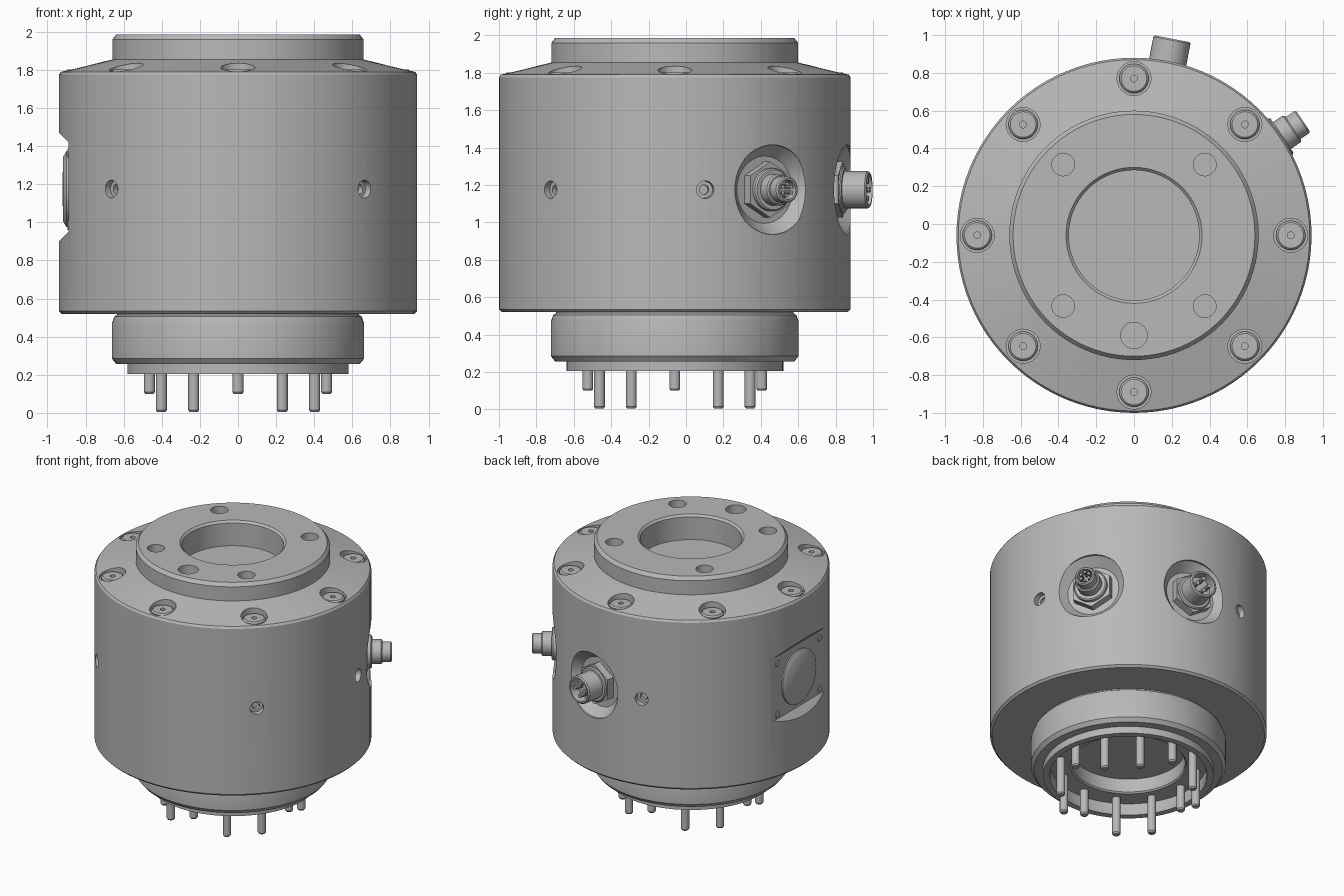
import bpy, bmesh
from math import radians, cos, sin, pi
from mathutils import Matrix, Vector

if "Cube" in bpy.data.objects:
    bpy.data.objects.remove(bpy.data.objects["Cube"], do_unlink=True)

CENTRE = Matrix.Translation((0, -0.06, 0))   # main axis of the housing
MID = 1.175                                  # height of the side fittings

metal = bpy.data.materials.new("grey_metal")
metal.use_nodes = True
colour = (0.48, 0.48, 0.48, 1)
metal.diffuse_color = colour
metal.node_tree.nodes["Principled BSDF"].inputs["Base Color"].default_value = colour


def add_object(name, bm, matrix):
    bmesh.ops.recalc_face_normals(bm, faces=bm.faces)
    mesh = bpy.data.meshes.new(name)
    bm.to_mesh(mesh)
    bm.free()
    mesh.materials.append(metal)
    ob = bpy.data.objects.new(name, mesh)
    ob.matrix_world = matrix
    bpy.context.collection.objects.link(ob)
    return ob


def lathe(name, profile, matrix=CENTRE, sides=32, closed=False):
    """Turn a (radius, height) profile around the local z axis."""
    bm = bmesh.new()
    vs = [bm.verts.new((r, 0, z)) for r, z in profile]
    pairs = list(zip(vs, vs[1:]))
    if closed:
        pairs.append((vs[-1], vs[0]))
    es = [bm.edges.new(p) for p in pairs]
    bmesh.ops.spin(bm, geom=vs + es, cent=(0, 0, 0), axis=(0, 0, 1),
                   angle=2 * pi, steps=sides, use_merge=True)
    bmesh.ops.remove_doubles(bm, verts=bm.verts, dist=1e-5)
    return add_object(name, bm, matrix)


def rod(name, radius, low, high, matrix, sides=24, bevel=0.0):
    profile = [(0, low), (radius, low), (radius, high - bevel)]
    if bevel:
        profile.append((radius - bevel, high))
    return lathe(name, profile + [(0, high)], matrix, sides)


def upright(angle, radius):
    """Position on a bolt circle, axis pointing up."""
    a = radians(angle)
    return CENTRE @ Matrix.Translation((radius * cos(a), radius * sin(a), 0))


def outward(angle, z=MID):
    """Position on the side wall, local z pointing away from the main axis."""
    return (CENTRE @ Matrix.Rotation(radians(angle), 4, 'Z')
            @ Matrix.Translation((0, 0, z)) @ Matrix.Rotation(pi / 2, 4, 'Y'))


def cut(target, cutters):
    for c in cutters:
        c.hide_render = True
        m = target.modifiers.new("cut", 'BOOLEAN')
        m.operation, m.solver, m.object = 'DIFFERENCE', 'EXACT', c
    bpy.context.view_layer.update()
    evaluated = target.evaluated_get(bpy.context.evaluated_depsgraph_get())
    mesh = bpy.data.meshes.new_from_object(evaluated)
    target.modifiers.clear()
    target.data = mesh
    for c in cutters:
        bpy.data.objects.remove(c, do_unlink=True)


# Turned main parts
housing = lathe("housing", [(0, 0.525), (0.925, 0.52), (0.94, 0.535), (0.94, 1.775),
                            (0.93, 1.79), (0.65, 1.857), (0.6, 1.8), (0, 1.8)], sides=96)
flange = lathe("top_flange", [(0.345, 1.78), (0.66, 1.78), (0.66, 1.96), (0.64, 1.985),
                              (0.36, 1.985), (0.345, 1.97)], sides=96, closed=True)
lathe("bottom_ring", [(0, 0.53), (0.635, 0.53), (0.635, 0.515), (0.65, 0.505), (0.662, 0.47),
                      (0.662, 0.285), (0.64, 0.257), (0.58, 0.257), (0.58, 0.205),
                      (0.535, 0.205), (0.53, 0.215), (0.53, 0.29), (0.395, 0.29),
                      (0.385, 0.3), (0.385, 0.4), (0, 0.4)], sides=96)

# Flange bolt holes
cut(flange, [rod("hole_cutter", 0.07 if a == 270 else 0.06, 1.87, 2.1, upright(a, 0.53))
             for a in (45, 135, 225, 270, 315)])

# Housing cuts: screw counterbores, side holes, connector seats, side panel recess
CONNECTORS = (34, 79)
cutters = [rod("bore_cutter", 0.09, 1.775, 2.0, upright(45 * i, 0.83)) for i in range(8)]
cutters += [rod("side_hole_cutter", 0.047, 0.84, 1.1, outward(a)) for a in (10, 104, 225, 315)]
cutters += [lathe("seat_cutter", [(0, 0.86), (0.18, 0.86), (0.24, 0.925), (0.24, 1.1), (0, 1.1)],
                  outward(a), 40) for a in CONNECTORS]
bm = bmesh.new()
wedge = bm.faces.new([bm.verts.new((x, -0.5, z)) for x, z in
                      ((-0.89, 0.95), (-0.89, 1.42), (-1.0, 1.53), (-1.0, 0.84))])
side = bmesh.ops.extrude_face_region(bm, geom=[wedge])["geom"]
bmesh.ops.translate(bm, verts=[v for v in side if isinstance(v, bmesh.types.BMVert)],
                    vec=Vector((0, 1, 0)))
cutters.append(add_object("panel_cutter", bm, CENTRE))
cut(housing, cutters)

# Countersunk screws around the shoulder
for i in range(8):
    lathe(f"shoulder_screw_{i + 1}", [(0, 1.77), (0.078, 1.77), (0.078, 1.792), (0.068, 1.802),
                                      (0.018, 1.802), (0.018, 1.78), (0, 1.78)],
          upright(45 * i, 0.83), 24)

# Set screws sunk into the side holes
for i, a in enumerate((10, 104, 225, 315)):
    lathe(f"set_screw_{i + 1}", [(0, 0.83), (0.046, 0.83), (0.046, 0.9), (0.026, 0.9),
                                 (0.026, 0.87), (0, 0.87)], outward(a), 18)

# Side panel: round cover and four corner screws
lathe("panel_cover", [(0, 0.88), (0.2, 0.88), (0.2, 0.9), (0.17, 0.918), (0, 0.922)],
      outward(180), 48)
for y in (-0.25, 0.25):
    for z in (-0.19, 0.19):
        rod("panel_screw", 0.024, 0.88, 0.896,
            outward(180) @ Matrix.Translation((z, y, 0)), 16)

# Contact pins under the base: long ones in pairs, short ones on the axes
for i in range(12):
    low = 0.1 if i % 3 == 0 else 0.005
    lathe(f"contact_pin_{i + 1}", [(0, low), (0.022, low), (0.029, low + 0.01),
                                   (0.029, 0.3), (0, 0.3)], upright(30 * i, 0.465), 16)


def connector(name, angle, nut, steps, tube, tip, pins):
    """Hex nut, stepped collars and an open tube with contacts."""
    m = outward(angle)
    rod(name + "_nut", nut, 0.85, 0.915, m, 6)
    for i, (r, top) in enumerate(steps):
        rod(f"{name}_collar_{i + 1}", r, 0.85, top, m, 32, 0.008)
    lathe(name + "_tube", [(0, 0.85), (tube, 0.85), (tube, tip - 0.008), (tube - 0.008, tip),
                           (tube - 0.018, tip), (tube - 0.018, tip - 0.07), (0, tip - 0.07)], m)
    for i in range(pins):
        a = 2 * pi * i / pins
        off = Matrix.Translation((tube * 0.45 * cos(a), tube * 0.45 * sin(a), 0))
        rod(f"{name}_pin_{i + 1}", tube * 0.15, 0.9, tip - 0.005, m @ off, 10)


connector("plug", CONNECTORS[0], 0.15, ((0.115, 0.945), (0.085, 1.015)), 0.07, 1.08, 6)
connector("socket", CONNECTORS[1], 0.15, ((0.125, 0.93),), 0.1, 1.06, 4)

# Smooth shading with crisp edges
bpy.ops.object.select_all(action='DESELECT')
for ob in bpy.context.collection.objects:
    if ob.type == 'MESH' and metal.name in ob.data.materials:
        ob.select_set(True)
        bpy.context.view_layer.objects.active = ob
bpy.ops.object.shade_smooth_by_angle(angle=radians(30))
